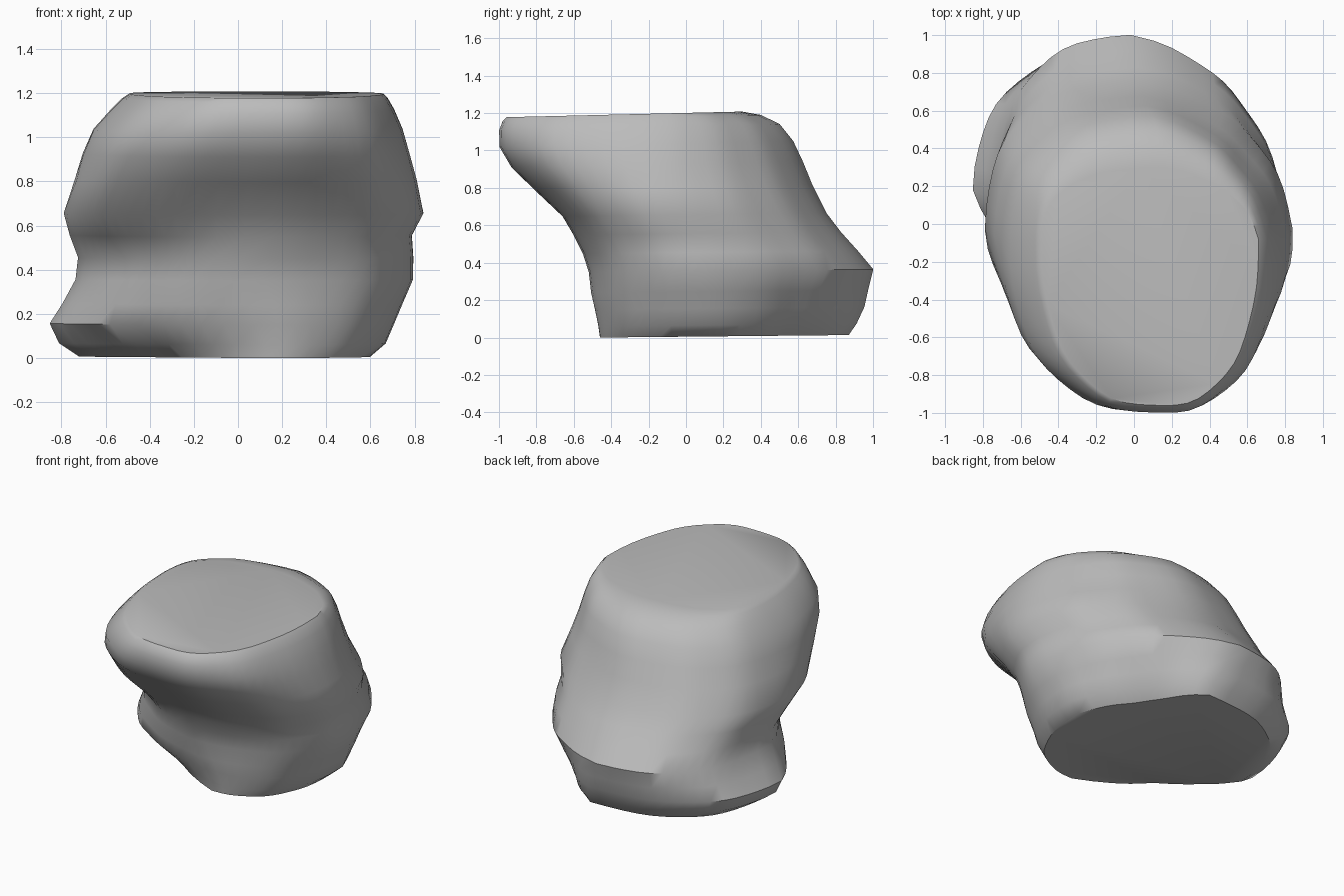
import bpy, math

cube = bpy.data.objects.get("Cube")
if cube:
    bpy.data.objects.remove(cube)

# Height, left/right limits, front/back limits, centre x, centre y,
# flattening of the back left corner, flattening of the front right corner
LEVELS = [
    (.00, -.72, .60, -.46, .87, .12, .18, .50, .50),
    (.06, -.81, .67, -.47, .91, .12, .18, .45, .42),
    (.15, -.85, .71, -.49, .95, .08, .18, .38, .25),
    (.24, -.79, .75, -.51, .97, .05, .15, .30, .22),
    (.35, -.73, .80, -.52, 1., -.02, .12, .22, .24),
    (.45, -.72, .80, -.55, .92, .00, .08, .20, .27),
    (.55, -.76, .79, -.60, .83, .03, .02, .18, .20),
    (.65, -.79, .84, -.66, .75, .03, -.03, .16, .08),
    (.80, -.74, .81, -.82, .67, .05, -.06, .20, .05),
    (.92, -.70, .78, -.94, .62, .07, -.08, .22, .02),
    (1.03, -.65, .75, -1., .57, .10, -.08, .24, 0),
    (1.12, -.57, .71, -1., .50, .12, -.08, .22, 0),
    (1.17, -.52, .68, -.98, .40, .13, -.08, .20, 0),
    (1.19, -.49, .66, -.96, .30, .13, -.08, .18, 0),
]
SEGMENTS = 56
POWER = 2 / 2.4


def ring_points(z, left, right, front, back, cx, cy, cut_back, cut_front):
    """One closed outline of four quarter superellipses, two of them flattened."""
    pts = []
    for i in range(SEGMENTS):
        a = math.tau * i / SEGMENTS
        c, s = math.cos(a), math.sin(a)
        u = math.copysign(abs(c) ** POWER, c)
        v = math.copysign(abs(s) ** POWER, s)
        cut = cut_back if u > 0 else cut_front
        keep = 1 - cut * max(0, u * v)
        # Gentle weathering, and a slight rise toward the back
        keep += 0.009 * math.sin(7 * a + 4 * z) * math.sin(4 * a - 5 * z)
        x = cx + keep * u * (right - cx if u > 0 else cx - left)
        y = cy + keep * v * (back - cy if v > 0 else cy - front)
        pts.append((x, y, z + 0.02 * (y + 0.46) * max(z, 0.5)))
    return pts


# Dented stone body, lofted through the outlines
verts, faces = [], []
for level in LEVELS:
    verts += ring_points(*level)
for r in range(len(LEVELS) - 1):
    for i in range(SEGMENTS):
        a, b = r * SEGMENTS + i, r * SEGMENTS + (i + 1) % SEGMENTS
        faces.append((a, b, b + SEGMENTS, a + SEGMENTS))

# Flat base and flat top
faces.append(tuple(reversed(range(SEGMENTS))))
faces.append(tuple(range(len(verts) - SEGMENTS, len(verts))))

mesh = bpy.data.meshes.new("stone_body")
mesh.from_pydata(verts, [], faces)
body = bpy.data.objects.new("stone_body", mesh)
bpy.context.collection.objects.link(body)

# Plain grey stone
grey = bpy.data.materials.new("stone_grey")
grey.use_nodes = True
color = (0.5, 0.5, 0.5, 1)
grey.diffuse_color = color
grey.node_tree.nodes["Principled BSDF"].inputs["Base Color"].default_value = color
mesh.materials.append(grey)

# Smooth sides with crisp rims around the flat top and base
bpy.ops.object.select_all(action='DESELECT')
body.select_set(True)
bpy.context.view_layer.objects.active = body
bpy.ops.object.shade_smooth_by_angle(angle=math.radians(42))
